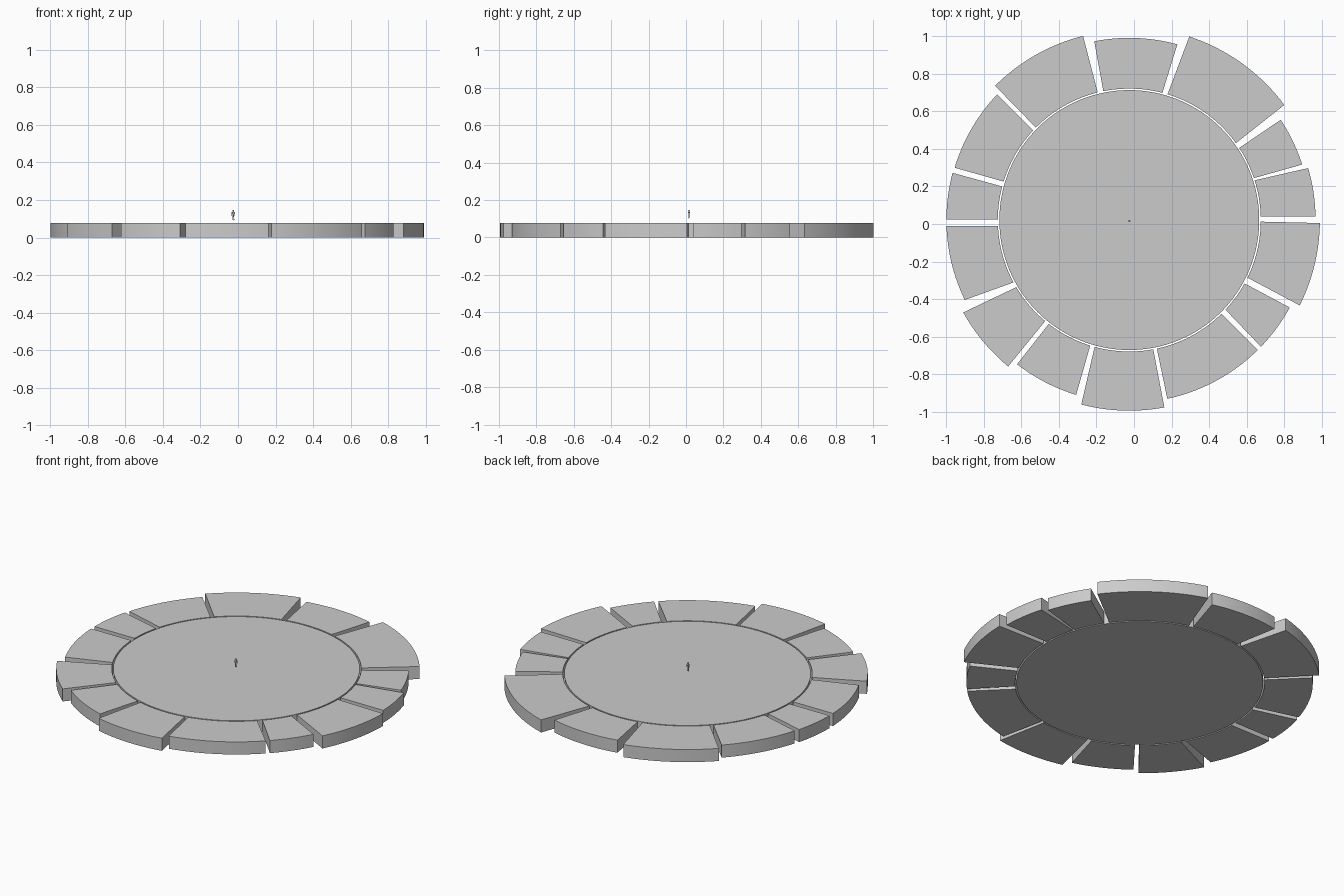
import bpy, bmesh
from math import sin, cos, radians, pi
from mathutils import Vector

if "Cube" in bpy.data.objects:
    bpy.data.objects.remove(bpy.data.objects["Cube"])

CX, CY, H = -0.025, 0.021, 0.078
R_DISC, R_IN = 0.692, 0.700


def prism(name, pts, z0, z1):
    """Extrude a closed outline (counter-clockwise) upwards."""
    bm = bmesh.new()
    f = bm.faces.new([bm.verts.new((x, y, z0)) for x, y in pts])
    ext = bmesh.ops.extrude_face_region(bm, geom=[f])
    vs = [v for v in ext["geom"] if isinstance(v, bmesh.types.BMVert)]
    bmesh.ops.translate(bm, verts=vs, vec=(0, 0, z1 - z0))
    bmesh.ops.recalc_face_normals(bm, faces=bm.faces)
    me = bpy.data.meshes.new(name)
    bm.to_mesh(me)
    bm.free()
    ob = bpy.data.objects.new(name, me)
    bpy.context.collection.objects.link(ob)
    bpy.context.view_layer.objects.active = ob
    bpy.ops.object.select_all(action='DESELECT')
    ob.select_set(True)
    bpy.ops.object.shade_smooth_by_angle(angle=radians(30))
    return ob


def arc(r, a0, a1, n):
    angs = [radians(a0 + (a1 - a0) * i / n) for i in range(n + 1)]
    return [(CX + r * cos(a), CY + r * sin(a)) for a in angs]


# central round floor
prism("central_disc", arc(R_DISC, 0, 360, 128)[:-1], 0, H)

# ring segments: outer radius, outer start/end angle, inner start/end angle
SEGMENTS = [
    (0.992, 1.1, 16.2, 1.5, 17.6),
    (0.967, 17.8, 33.5, 18.6, 33.3),
    (1.028, 36.6, 71.9, 35.8, 73.1),
    (0.970, 74.7, 101.1, 75.4, 101.4),
    (1.011, 104.1, 135.0, 103.9, 135.3),
    (0.971, 136.4, 163.3, 137.0, 163.0),
    (0.974, 165.05, 179.9, 165.2, 179.8),
    (0.974, 181.9, 205.9, 182.6, 208.3),
    (1.012, 209.1, 230.4, 210.7, 230.2),
    (0.973, 232.1, 253.1, 232.2, 252.7),
    (1.015, 255.4, 280.6, 254.7, 280.5),
    (0.973, 282.0, 314.7, 282.1, 314.5),
    (0.973, 316.1, 331.4, 317.0, 331.2),
    (1.015, 333.4, 359.1, 334.0, 359.3),
]
for i, (r, o0, o1, i0, i1) in enumerate(SEGMENTS):
    n = max(8, int((o1 - o0) / 1.5))
    prism(f"ring_segment_{i + 1}", arc(r, o0, o1, n) + arc(R_IN, i1, i0, n), 0, H)

# tiny standing scale figure, hovering just above the floor
Z0, FY = 0.092, 0.016


def blob(name, a, b, r0, r1, depth=0.7):
    a, b = Vector(a), Vector(b)
    bm = bmesh.new()
    bmesh.ops.create_cone(bm, cap_ends=True, segments=10, radius1=r0, radius2=r1,
                          depth=(b - a).length)
    q = (b - a).to_track_quat('Z', 'Y')
    for v in bm.verts:
        v.co = q @ v.co + (a + b) / 2
        v.co.y *= depth
        v.co += Vector((CX, FY, Z0))
    me = bpy.data.meshes.new(name)
    bm.to_mesh(me)
    bm.free()
    bpy.context.collection.objects.link(bpy.data.objects.new(name, me))


blob("figure_torso", (0, 0, 0.024), (0, 0, 0.044), 0.0042, 0.0062)
blob("figure_neck", (0, 0, 0.044), (0, 0, 0.047), 0.002, 0.002)
for s, side in ((-1, "left"), (1, "right")):
    blob(f"figure_leg_{side}", (s * 0.0035, 0, 0), (s * 0.0022, 0, 0.026), 0.0016, 0.0026)
    blob(f"figure_arm_{side}", (s * 0.0088, 0, 0.022), (s * 0.0065, 0, 0.043), 0.0012, 0.0018)
bpy.ops.mesh.primitive_uv_sphere_add(segments=12, ring_count=8, radius=0.0042,
                                     location=(CX, FY, Z0 + 0.0505))
bpy.context.object.name = "figure_head"
